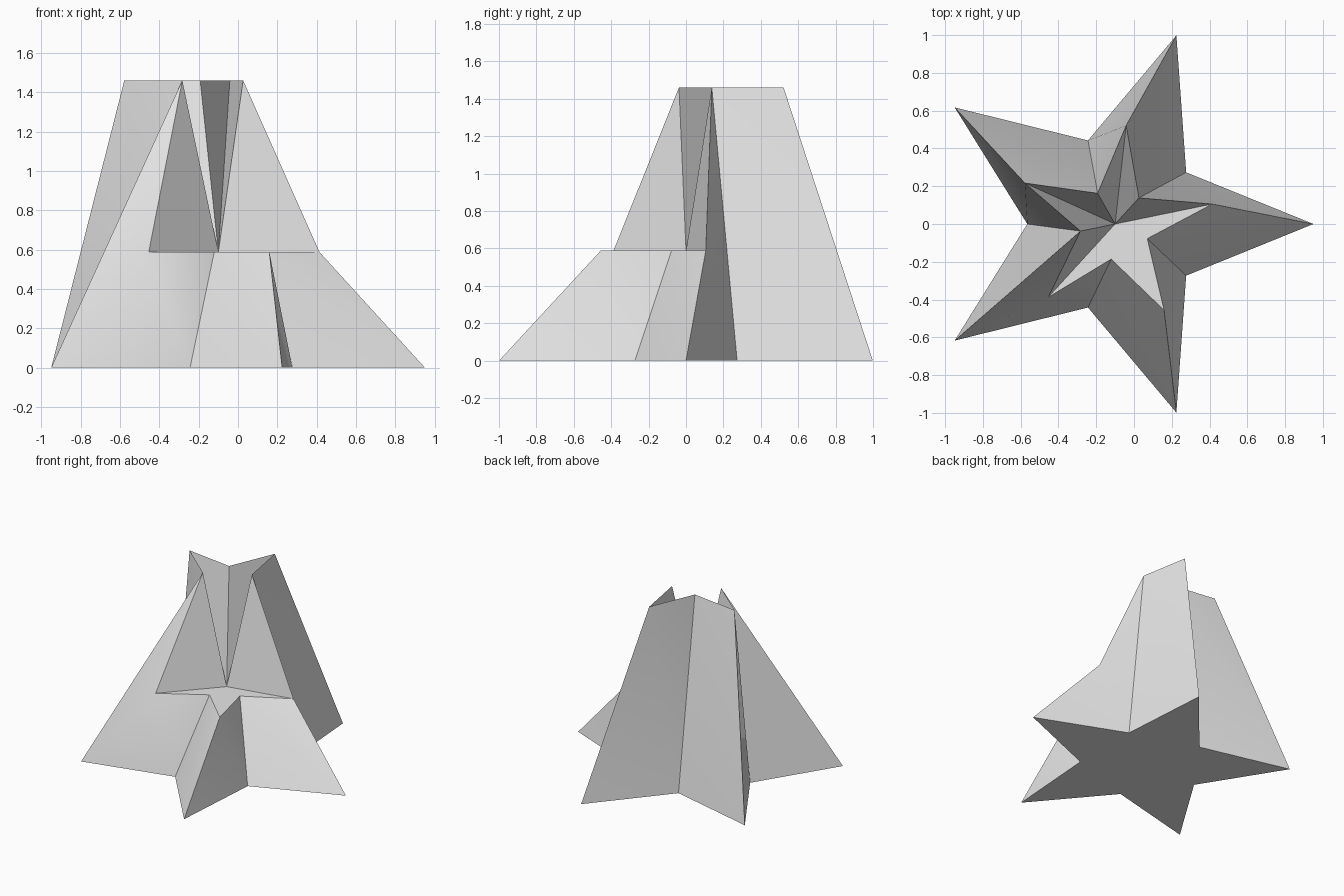
import bpy, bmesh
from math import radians, sin, cos

cube = bpy.data.objects.get("Cube")
if cube:
    bpy.data.objects.remove(cube)

CENTRE_X = -0.1
LOW, HIGH = 0.587, 1.46
RAISED = range(1, 6)   # star corners that reach full height


def star_point(i, outer, inner, turn, z):
    r = inner if i % 2 else outer
    a = radians(36 * i + turn)
    return (CENTRE_X + r * cos(a), r * sin(a), z)


bm = bmesh.new()

# Base star, and a smaller twisted star with part of it raised
base = [bm.verts.new(star_point(i, 1.05, 0.465, 0, 0)) for i in range(10)]
top = [bm.verts.new(star_point(i, 0.525, 0.187, 11.6, HIGH if i in RAISED else LOW))
       for i in range(10)]
hub = bm.verts.new((CENTRE_X, 0, LOW))

# Underside, twisted walls and the fan that closes the top
bm.faces.new(base[::-1])
for i in range(10):
    j = (i + 1) % 10
    bm.faces.new((base[i], base[j], top[i]))
    bm.faces.new((base[j], top[j], top[i]))
    bm.faces.new((hub, top[i], top[j]))

mesh = bpy.data.meshes.new("star_tower")
bm.to_mesh(mesh)
bm.free()
tower = bpy.data.objects.new("star_tower", mesh)
bpy.context.collection.objects.link(tower)

# Plain grey
grey = bpy.data.materials.new("light_grey")
grey.use_nodes = True
colour = (0.8, 0.8, 0.8, 1)
grey.diffuse_color = colour
grey.node_tree.nodes["Principled BSDF"].inputs["Base Color"].default_value = colour
mesh.materials.append(grey)

# Soft folds on the walls, crisp corners elsewhere
bpy.ops.object.select_all(action='DESELECT')
tower.select_set(True)
bpy.context.view_layer.objects.active = tower
bpy.ops.object.shade_smooth_by_angle(angle=radians(30))
